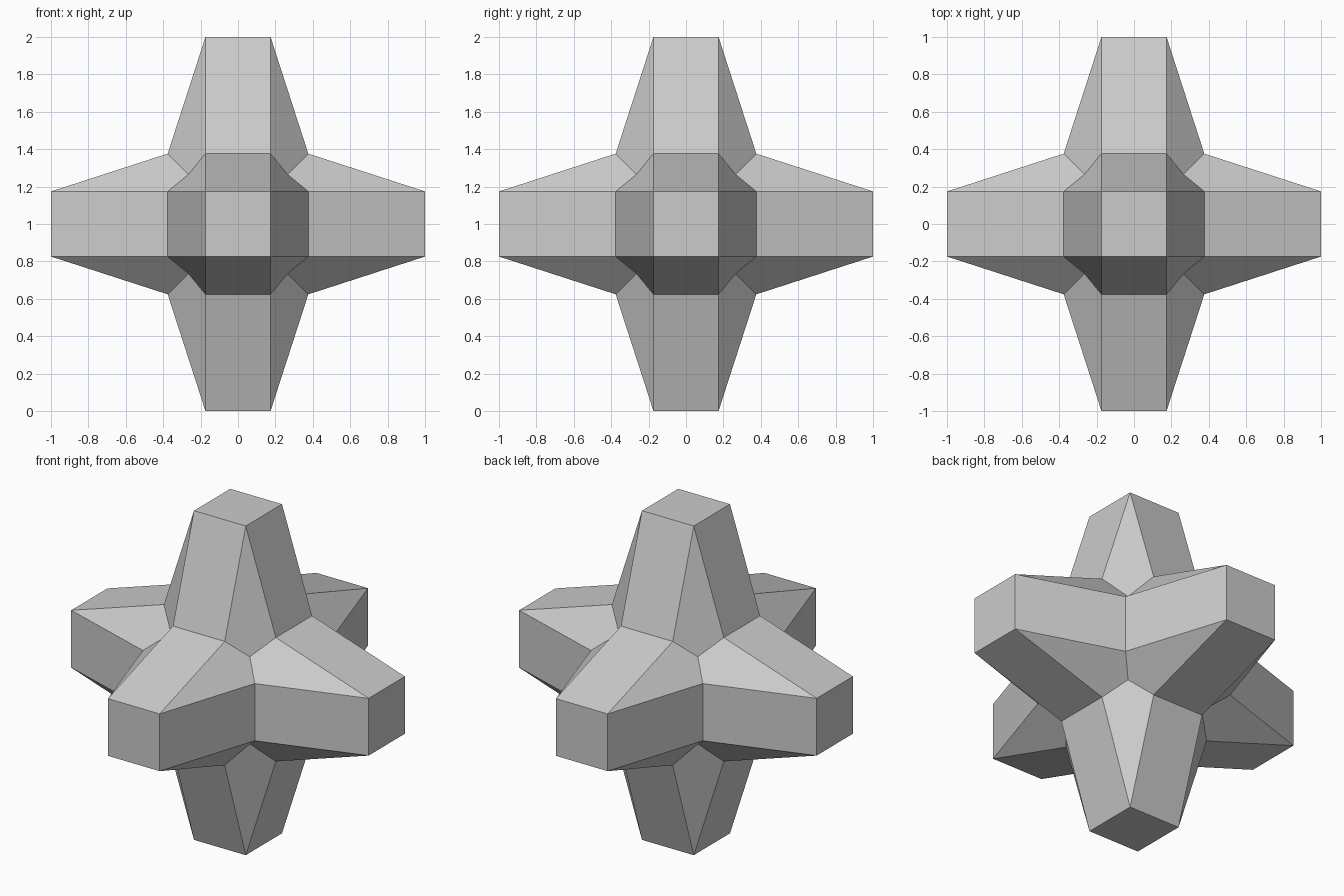
import bpy, bmesh
from mathutils import Vector

if "Cube" in bpy.data.objects:
    bpy.data.objects.remove(bpy.data.objects["Cube"])

TIP = 0.174      # half width of each square arm tip
VALLEY = 0.376   # offset of the valley between two arms
CORNER = 0.265   # inner corner shared by three arms
SIGNS = (-1, 1)

bm = bmesh.new()
cache = {}


def vert(axes, values):
    """Shared vertex with the given values along the given axis order."""
    co = [0, 0, 0]
    for a, v in zip(axes, values):
        co[a] = v
    key = tuple(round(c, 4) for c in co)
    if key not in cache:
        cache[key] = bm.verts.new(Vector(key) + Vector((0, 0, 1)))
    return cache[key]


for a in range(3):
    b, c = (a + 1) % 3, (a + 2) % 3
    for s in SIGNS:
        # square arm tip
        bm.faces.new([vert((a, b, c), (s, u * TIP, v * TIP))
                      for u, v in ((-1, -1), (1, -1), (1, 1), (-1, 1))])
        # four tapered sides of the arm
        for p, q in ((b, c), (c, b)):
            for t in SIGNS:
                bm.faces.new([vert((a, p, q), co) for co in (
                    (s, t * TIP, -TIP), (s, t * TIP, TIP),
                    (s * VALLEY, t * VALLEY, TIP), (s * VALLEY, t * VALLEY, -TIP))])
        # kite facets running from the tip corners to the inner corners
        for u in SIGNS:
            for v in SIGNS:
                bm.faces.new([vert((a, b, c), co) for co in (
                    (s, u * TIP, v * TIP),
                    (s * VALLEY, u * VALLEY, v * TIP),
                    (s * CORNER, u * CORNER, v * CORNER),
                    (s * VALLEY, u * TIP, v * VALLEY))])

bmesh.ops.recalc_face_normals(bm, faces=bm.faces[:])
mesh = bpy.data.meshes.new("six_armed_star")
bm.to_mesh(mesh)
bm.free()

# single flat grey
grey = bpy.data.materials.new("light grey")
grey.diffuse_color = (0.6, 0.6, 0.6, 1)
grey.use_nodes = True
grey.node_tree.nodes["Principled BSDF"].inputs["Base Color"].default_value = grey.diffuse_color
mesh.materials.append(grey)
star = bpy.data.objects.new("six_armed_star", mesh)
bpy.context.collection.objects.link(star)
